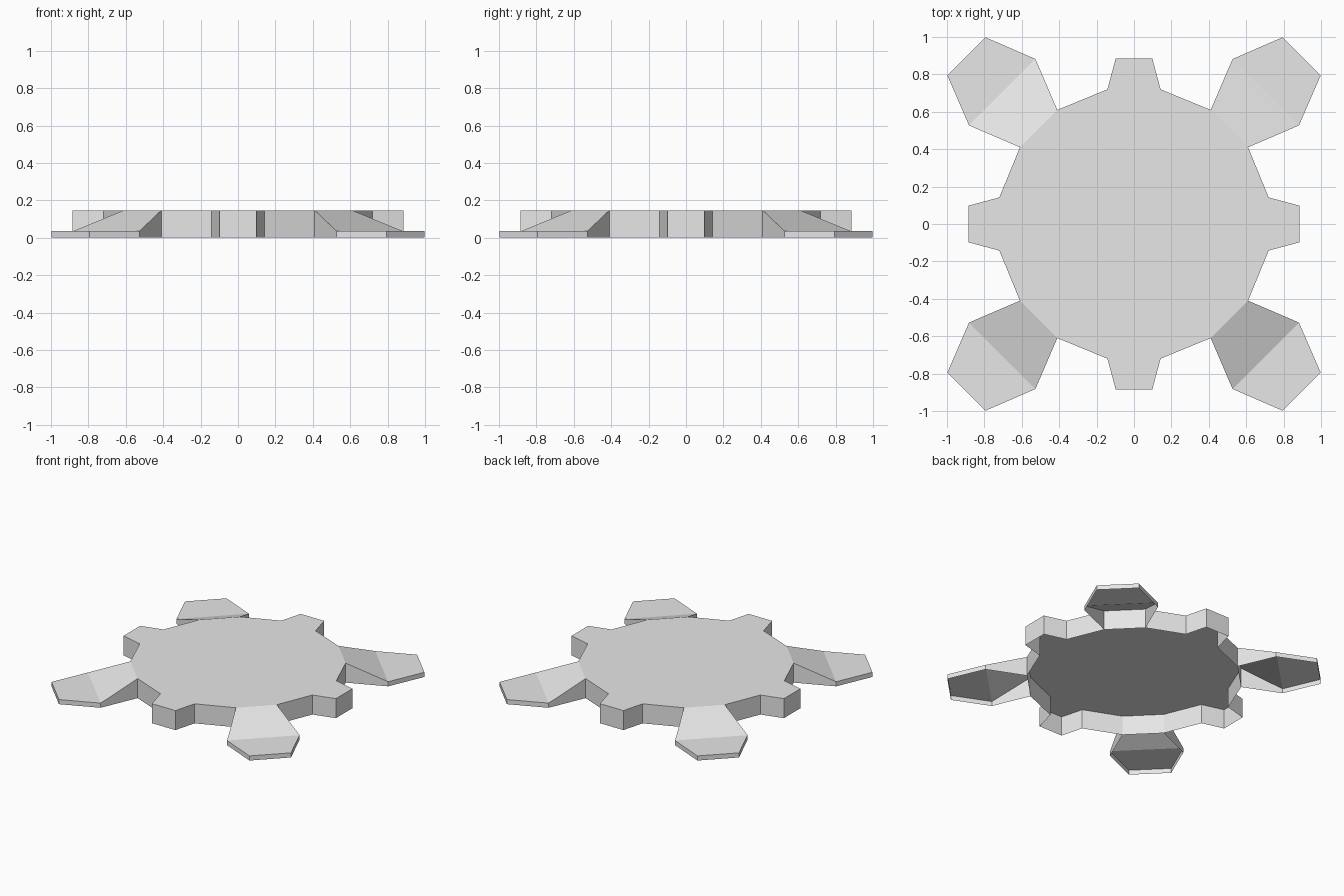
import bpy, math
from mathutils import Matrix, Vector

if "Cube" in bpy.data.objects:
    bpy.data.objects.remove(bpy.data.objects["Cube"], do_unlink=True)

TOP, LIP = 0.147, 0.035

grey = bpy.data.materials.new("plain grey")
grey.use_nodes = True
color = (0.8, 0.8, 0.8, 1)
grey.diffuse_color = color
for node in grey.node_tree.nodes:
    if node.type == 'BSDF_PRINCIPLED':
        node.inputs["Base Color"].default_value = color


def make_object(name, verts, faces):
    mesh = bpy.data.meshes.new(name)
    mesh.from_pydata(verts, [], faces)
    mesh.materials.append(grey)
    mesh.update()
    obj = bpy.data.objects.new(name, mesh)
    bpy.context.collection.objects.link(obj)
    return obj


def quarter_turn(points, k):
    turn = Matrix.Rotation(k * math.pi / 2, 3, 'Z')
    return [turn @ Vector((x, y, z)) for x, y, z in points]


# Hollow body: round plate with four square tabs and a skirt around the rim
half = [(0.885, 0.098), (0.72, 0.142), (0.61, 0.41)]
quarter = half + [(y, x) for x, y in reversed(half)]
rim = []
for k in range(4):
    rim += quarter_turn([(x, y, TOP) for x, y in quarter], k)
n = len(rim)
base = [Vector((p.x, p.y, 0)) for p in rim]
faces = [list(range(n))]
for i in range(n):
    j = (i + 1) % n
    faces.append([i, i + n, j + n, j])
make_object("body_plate", rim + base, faces)

# Corner arms: a ramp down from the body and a low flat foot, open underneath
arm_half = [(0.61, 0.41, TOP), (0.882, 0.527, LIP), (0.998, 0.794, LIP)]
arm = arm_half + [(y, x, z) for x, y, z in reversed(arm_half)]
m = len(arm)
arm_faces = [[0, 1, 4, 5], [1, 2, 3, 4]]
for i in range(m - 1):
    arm_faces.append([i, i + m, i + 1 + m, i + 1])
names = ("back_left_arm", "back_right_arm", "front_right_arm", "front_left_arm")
for k, name in enumerate(names):
    upper = quarter_turn(arm, k)
    lower = [Vector((p.x, p.y, 0)) for p in upper]
    make_object(name, upper + lower, arm_faces)
